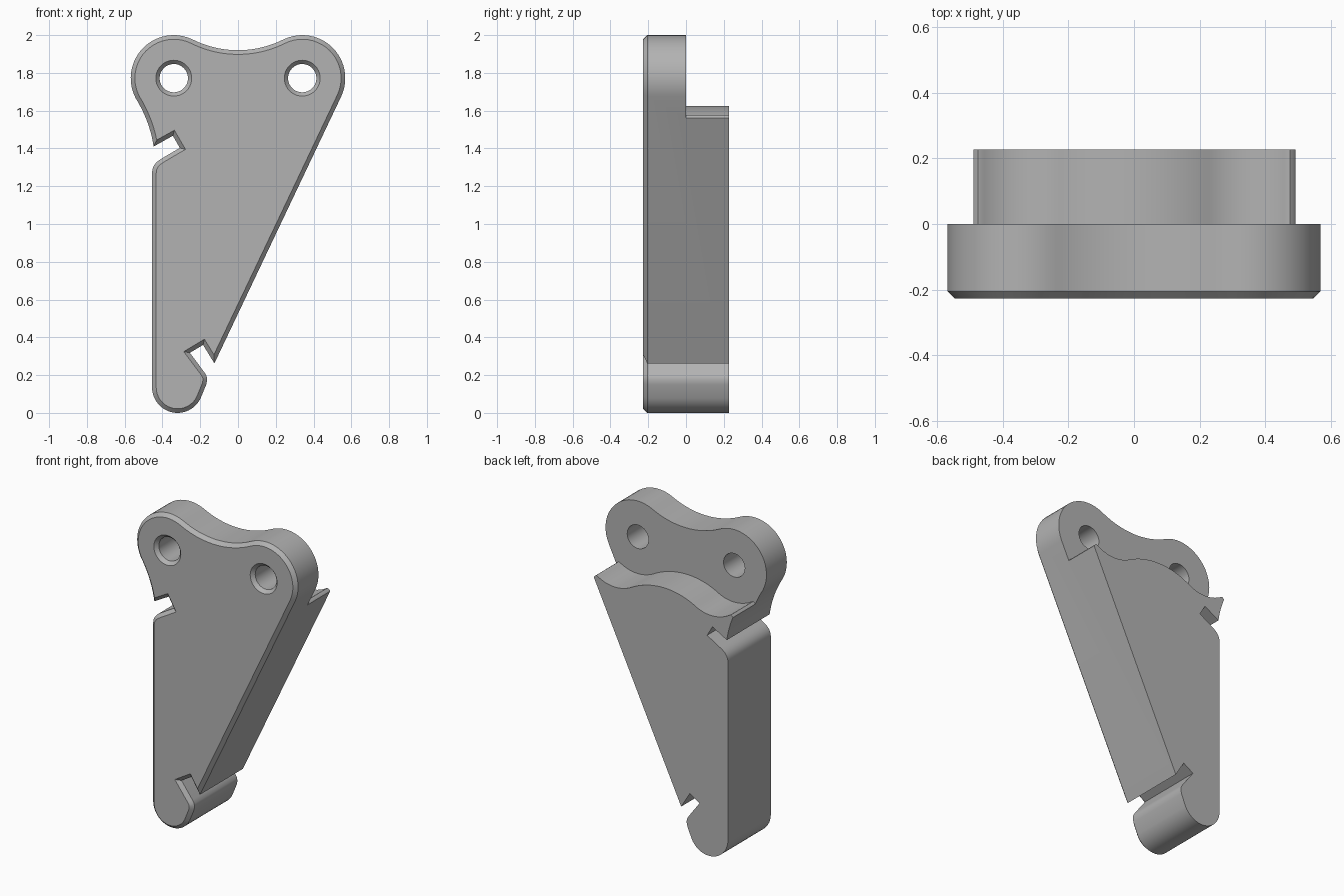
import bpy
import bmesh
from math import sin, cos, radians, atan2, degrees, hypot
from mathutils import Vector

cube = bpy.data.objects.get("Cube")
if cube:
    bpy.data.objects.remove(cube, do_unlink=True)

DEPTH = 0.227      # half of the full thickness
CHAMFER = 0.022
HOLE_X, HOLE_Z = 0.34, 1.772

grey = bpy.data.materials.new("plain_grey")
grey.use_nodes = True
grey.diffuse_color = (0.45, 0.45, 0.45, 1)
grey.node_tree.nodes["Principled BSDF"].inputs["Base Color"].default_value = grey.diffuse_color


def arc(cx, cz, r, a0, a1, n=20):
    """Points on an arc, angles in degrees."""
    angles = [radians(a0 + (a1 - a0) * i / n) for i in range(n + 1)]
    return [(cx + r * cos(a), cz + r * sin(a)) for a in angles]


def bezier(a, b, c, n=10):
    ts = [i / n for i in range(n + 1)]
    return [tuple((1 - t) ** 2 * p + 2 * t * (1 - t) * q + t * t * s
                  for p, q, s in zip(a, b, c)) for t in ts]


def inset(points, d):
    """Mitred inward offset of a counterclockwise outline."""
    result = []
    for i, p in enumerate(points):
        p = Vector(p)
        u = (p - Vector(points[i - 1])).normalized()
        v = (Vector(points[(i + 1) % len(points)]) - p).normalized()
        n1, n2 = Vector((-u.y, u.x)), Vector((-v.y, v.x))
        result.append(p + (n1 + n2) * d / (1 + n1.dot(n2)))
    return result


def loft(name, sections):
    """Solid through (outline, y) sections with flat end caps."""
    bm = bmesh.new()
    rings = [[bm.verts.new((p[0], y, p[1])) for p in pts] for pts, y in sections]
    for a, b in zip(rings, rings[1:]):
        for i in range(len(a)):
            bm.faces.new((a[i - 1], a[i], b[i], b[i - 1]))
    bm.faces.new(rings[0])
    bm.faces.new(rings[-1])
    bmesh.ops.recalc_face_normals(bm, faces=bm.faces)
    mesh = bpy.data.meshes.new(name)
    bm.to_mesh(mesh)
    bm.free()
    mesh.materials.append(grey)
    obj = bpy.data.objects.new(name, mesh)
    bpy.context.collection.objects.link(obj)
    return obj


def blend_arc(r_hole, mid_z, side):
    """Middle arc through (0, mid_z), tangent to both circles round the holes."""
    d = abs(mid_z - HOLE_Z)
    r = (HOLE_X ** 2 + d * d - r_hole ** 2) / (2 * (r_hole - d))
    cz = mid_z + side * r
    return r, cz, degrees(atan2(cz - HOLE_Z, -HOLE_X))


# Body outline, counterclockwise from the rounded foot
R = 0.228
r, cz, a = blend_arc(R, 1.92, 1)
outline = arc(-0.32, 0.135, 0.135, -180, -25)
outline += [(-0.168, 0.15), (-0.163, 0.175), (-0.166, 0.195), (-0.178, 0.215)]
outline += [(-0.255, 0.318), (-0.185, 0.36), (-0.125, 0.262)]          # lower notch
outline += arc(HOLE_X, HOLE_Z, R, -25, a)                              # right lobe
outline += arc(0, cz, r, a - 180, -a)[1:-1]                            # top dip
outline += arc(-HOLE_X, HOLE_Z, R, 180 - a, 208)                       # left lobe
outline += bezier((-0.541, 1.665), (-0.465, 1.54), (-0.447, 1.41))[1:]
outline += [(-0.345, 1.467), (-0.308, 1.403), (-0.39, 1.355)]          # upper notch
outline += bezier((-0.405, 1.346), (-0.455, 1.318), (-0.455, 1.27), 6)

body = loft("bracket_body", [(inset(outline, CHAMFER), -DEPTH),
                             (outline, -DEPTH + CHAMFER), (outline, DEPTH)])

# Rear step cutter: wavy lower edge with blunt tips at both ends
RS = 0.235
r, cz, a = blend_arc(RS, 1.625, -1)
tip = [(0.7, 1.55), (0.497, 1.55), (0.488, 1.567), (0.475, 1.577)]
right = tip + arc(HOLE_X, HOLE_Z, RS, -57, a)
left = [(-x, z) for x, z in reversed(right)]
crest = arc(0, cz, r, a + 180, -a)[1:-1]
step = right + crest + left + [(-0.7, 2.2), (0.7, 2.2)]
cutters = [loft("step_cutter", [(step, 0), (step, 0.4)])]

# Chamfered hole cutters
for side in (-1, 1):
    def ring(radius):
        return arc(side * HOLE_X, HOLE_Z, radius, 0, 360, 40)[:-1]
    cutters.append(loft("hole_cutter", [
        (ring(0.117), -DEPTH - CHAMFER), (ring(0.095), -DEPTH),
        (ring(0.075), -DEPTH + CHAMFER), (ring(0.075), 0.2)]))

bpy.ops.object.select_all(action="DESELECT")
bpy.context.view_layer.objects.active = body
body.select_set(True)
for cutter in cutters:
    mod = body.modifiers.new("cut", "BOOLEAN")
    mod.operation = "DIFFERENCE"
    mod.solver = "EXACT"
    mod.object = cutter
    bpy.ops.object.modifier_apply(modifier=mod.name)
    bpy.data.objects.remove(cutter, do_unlink=True)
bpy.ops.object.shade_smooth_by_angle(angle=radians(25))
